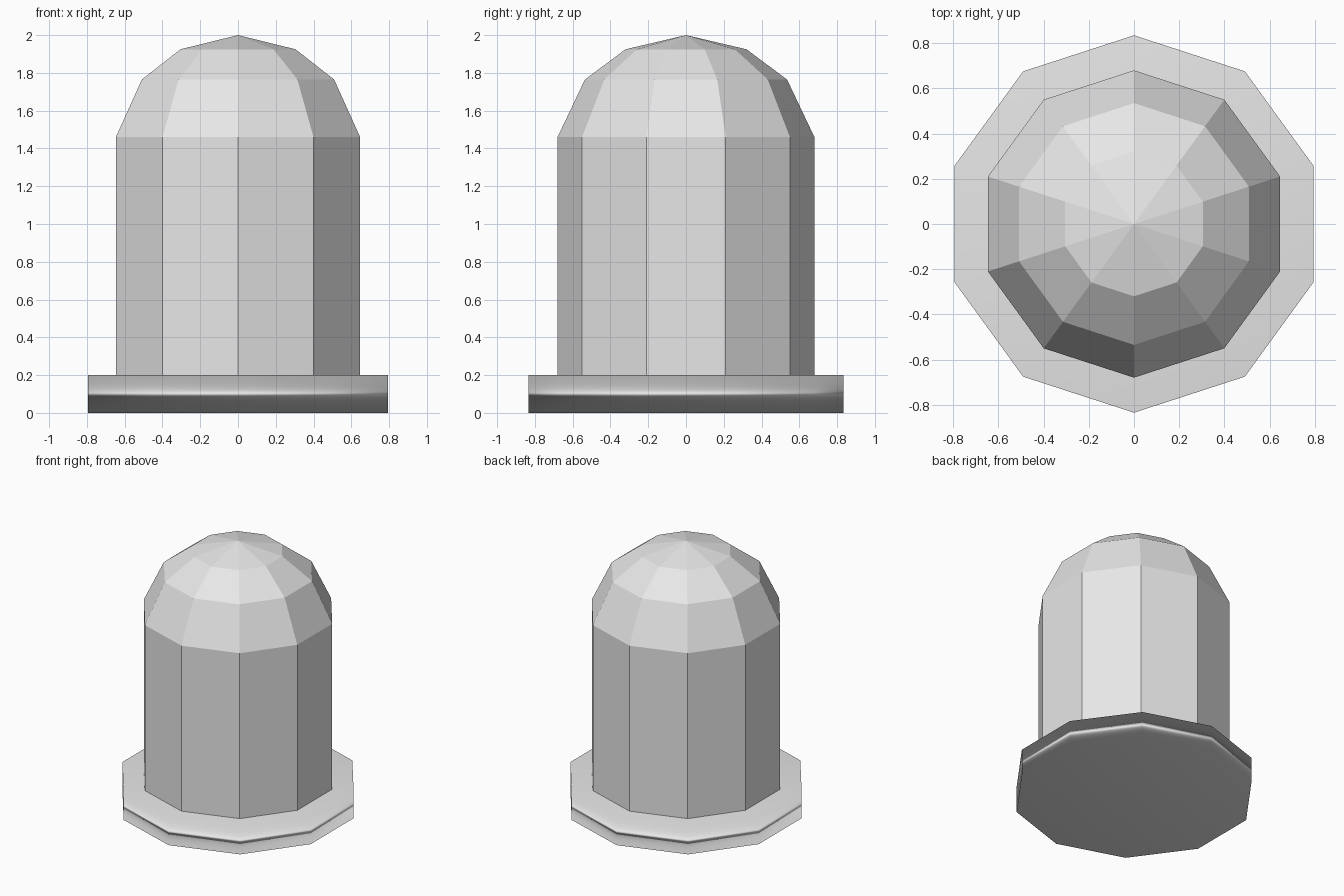
import bpy
import bmesh
from math import cos, sin, pi

SIDES = 10

if "Cube" in bpy.data.objects:
    bpy.data.objects.remove(bpy.data.objects["Cube"], do_unlink=True)

grey = bpy.data.materials.new("light_grey")
grey.use_nodes = True
grey.diffuse_color = (0.8, 0.8, 0.8, 1)
grey.node_tree.nodes["Principled BSDF"].inputs["Base Color"].default_value = grey.diffuse_color


def lathe(name, profile, cap_bottom=False, cap_top=False, smooth=False):
    """Turn (radius, height) points into a ten-sided solid; radius 0 is a tip."""
    bm = bmesh.new()
    rings = []
    for r, z in profile:
        count = SIDES if r else 1
        angles = [pi / 2 + 2 * pi * i / SIDES for i in range(count)]
        rings.append([bm.verts.new((r * cos(a), r * sin(a), z)) for a in angles])
    for low, high in zip(rings, rings[1:]):
        for i in range(SIDES):
            j = (i + 1) % SIDES
            if len(high) == 1:
                bm.faces.new((low[i], low[j], high[0]))
            else:
                bm.faces.new((low[i], low[j], high[j], high[i]))
    if cap_bottom:
        bm.faces.new(rings[0][::-1])
    if cap_top:
        bm.faces.new(rings[-1])
    for face in bm.faces:
        face.smooth = smooth
    mesh = bpy.data.meshes.new(name)
    bm.to_mesh(mesh)
    bm.free()
    mesh.materials.append(grey)
    obj = bpy.data.objects.new(name, mesh)
    bpy.context.collection.objects.link(obj)
    return obj


# Wide foot, softly shaded across its rim
base = lathe("base_plate", [(0.835, 0), (0.835, 0.2)], True, True, smooth=True)
weighted = base.modifiers.new("area_normals", 'WEIGHTED_NORMAL')
weighted.mode = 'FACE_AREA'

# Straight faceted body
lathe("body", [(0.68, 0.2), (0.68, 1.46)])

# Faceted dome closing the top
lathe("dome", [(0.68, 1.46), (0.535, 1.765), (0.32, 1.925), (0, 2)])
